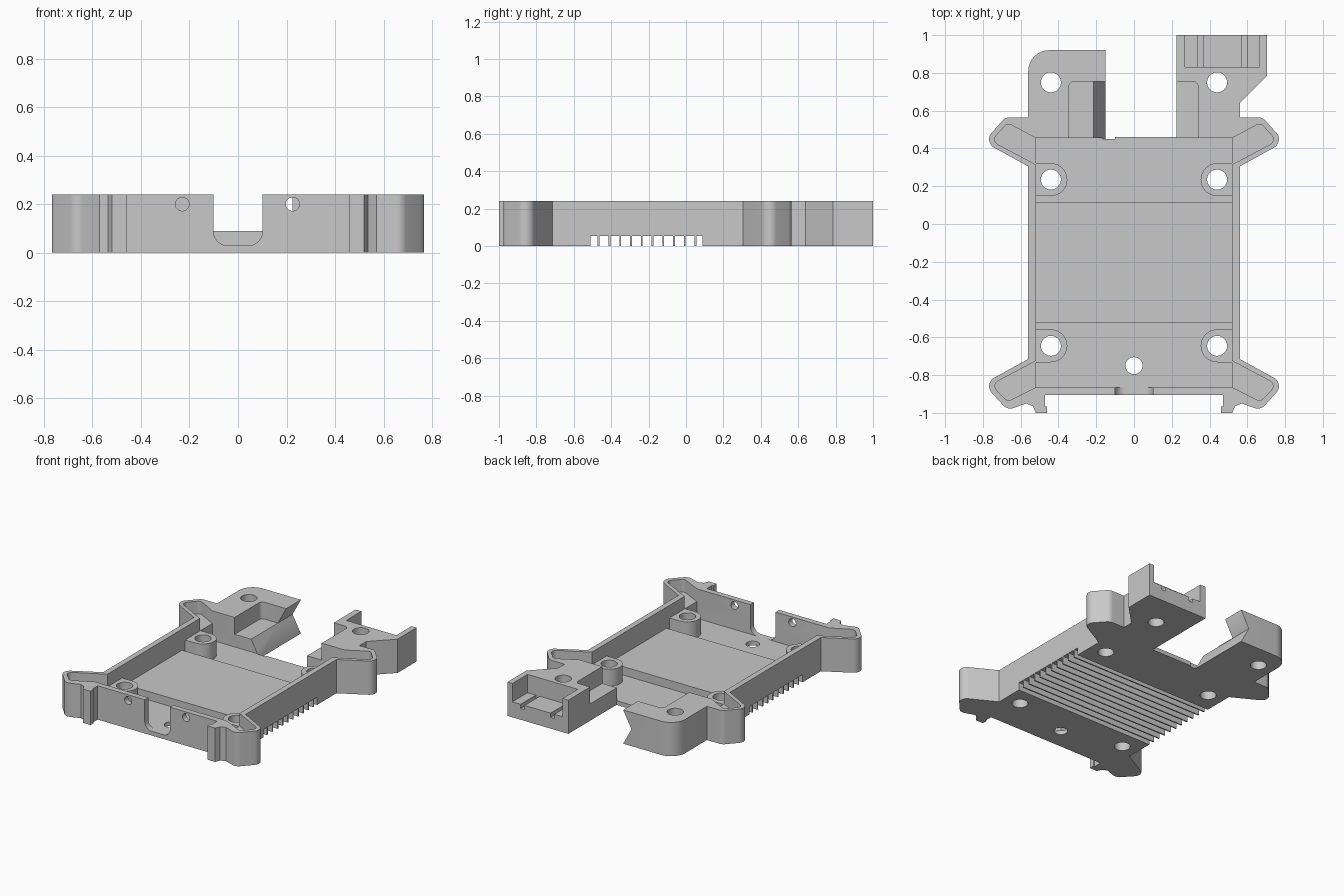
import bpy, bmesh
from math import cos, sin, pi, tan
from mathutils import Vector

if "Cube" in bpy.data.objects:
    bpy.data.objects.remove(bpy.data.objects["Cube"], do_unlink=True)

H = 0.24          # rim height
FLOOR = 0.03      # tray floor
LEDGE = 0.15      # board support level
PLATE = 0.09      # raised heat spreader level
TOP = 0.3         # cutters end above the rim


def rounded(points, segments=8):
    """Replace each (x, y, radius) corner by an arc."""
    out = []
    for i, p in enumerate(points):
        c = Vector(p[:2])
        if len(p) == 2:
            out.append(c)
            continue
        a = (Vector(points[i - 1][:2]) - c).normalized()
        b = (Vector(points[(i + 1) % len(points)][:2]) - c).normalized()
        half = a.angle(b) / 2
        centre = c + (a + b).normalized() * p[2] / sin(half)
        start = c + a * p[2] / tan(half) - centre
        end = c + b * p[2] / tan(half) - centre
        for k in range(segments + 1):
            ray = start.lerp(end, k / segments).normalized()
            out.append(centre + ray * p[2])
    return out


def disc(x, y, r, n=32):
    return [(x + r * cos(2 * pi * k / n), y + r * sin(2 * pi * k / n)) for k in range(n)]


def rect(x0, x1, y0, y1):
    return [(x0, y0), (x1, y0), (x1, y1), (x0, y1)]


def mirror(points):
    return [(-p[0],) + tuple(p[1:]) for p in reversed(points)]


def prism(name, points, lo, hi, axis="z"):
    """Extrude a profile along z, or an xz profile along y."""
    place = (lambda a, b, t: (a, b, t)) if axis == "z" else (lambda a, b, t: (a, t, b))
    bm = bmesh.new()
    low = [bm.verts.new(place(p[0], p[1], lo)) for p in points]
    high = [bm.verts.new(place(p[0], p[1], hi)) for p in points]
    bm.faces.new(low)
    bm.faces.new(high)
    for i in range(len(points)):
        bm.faces.new((low[i - 1], low[i], high[i], high[i - 1]))
    bmesh.ops.recalc_face_normals(bm, faces=bm.faces)
    mesh = bpy.data.meshes.new(name)
    bm.to_mesh(mesh)
    bm.free()
    ob = bpy.data.objects.new(name, mesh)
    bpy.context.scene.collection.objects.link(ob)
    return ob


def combine(target, tool, operation="DIFFERENCE"):
    """Apply a boolean and remove the tool."""
    mod = target.modifiers.new("cut", "BOOLEAN")
    mod.operation, mod.object, mod.solver = operation, tool, "EXACT"
    graph = bpy.context.evaluated_depsgraph_get()
    mesh = bpy.data.meshes.new_from_object(target.evaluated_get(graph))
    target.modifiers.clear()
    target.data = mesh
    bpy.data.objects.remove(tool, do_unlink=True)


# Outer shell: clip, front ear, side and back ear are shared by both sides
side = [(0.47, -0.905), (0.47, -0.965), (0.46, -0.965), (0.46, -1), (0.52, -1),
        (0.535, -0.965), (0.57, -0.95), (0.67, -0.985, 0.05), (0.797, -0.845, 0.05),
        (0.56, -0.715), (0.56, 0.305), (0.797, 0.435, 0.05), (0.68, 0.565, 0.05), (0.56, 0.565)]
back = [(0.56, 0.64), (0.705, 0.785), (0.705, 1), (0.225, 1), (0.225, 0.46),
        (-0.15, 0.46), (-0.15, 0.92), (-0.56, 0.92, 0.11)]
case = prism("case_shell", rounded(side + back + mirror(side)), 0, H)

# Upper recess reaching into the four ears
inner = [(0.52, -0.865), (0.67, -0.94, 0.03), (0.755, -0.85, 0.03), (0.52, -0.725),
         (0.52, 0.315), (0.755, 0.44, 0.03), (0.67, 0.535, 0.03), (0.52, 0.455)]
combine(case, prism("recess", rounded(inner + mirror(inner)), LEDGE, TOP))

# Deep pocket that leaves four screw bosses standing at the side walls
R = 0.087
pocket = [(0.52, -0.865)]
for y in (-0.645, 0.235):
    pocket.append((0.52, y - R))
    pocket += [(0.44 - R * sin(pi * k / 16), y - R * cos(pi * k / 16)) for k in range(17)]
    pocket.append((0.52, y + R))
pocket.append((0.52, 0.455))
combine(case, prism("pocket", pocket + mirror(pocket), FLOOR, 0.2))
combine(case, prism("back_opening", rect(-0.15, 0.225, 0.4, 0.6), FLOOR, TOP))

# Raised plate with cooling slots underneath
combine(case, prism("plate", rect(-0.54, 0.54, -0.525, 0.115), 0.01, PLATE), "UNION")
for i in range(11):
    y = -0.52 + 0.0576 * i
    slot = rect(-1, 1, max(y, -0.511), min(y + 0.048, 0.088))
    combine(case, prism("slot", slot, -0.1, 0.055))

# Screw holes
for x in (-0.44, 0.44):
    for y in (-0.645, 0.235, 0.75):
        combine(case, prism("screw_hole", disc(x, y, 0.053), -0.1, TOP))
combine(case, prism("floor_hole", disc(0, -0.75, 0.045), -0.1, TOP))

# Front wall: cable notch and two round holes
notch = rounded([(-0.1, FLOOR, 0.055), (0.1, FLOOR, 0.055), (0.1, TOP), (-0.1, TOP)])
combine(case, prism("cable_notch", notch, -0.95, -0.8, "y"))
for x in (-0.23, 0.225):
    combine(case, prism("wall_hole", disc(x, 0.2, 0.028), -0.95, -0.8, "y"))

# Left back block: step and V groove
step = rounded([(-0.345, 0.44), (-0.1, 0.44), (-0.1, 0.755), (-0.345, 0.755, 0.03)])
combine(case, prism("left_step", step, 0.12, TOP))
groove = [(-0.215, 0.12), (-0.1, 0.332), (-0.1, -0.092)]
combine(case, prism("v_groove", groove, 0.45, 0.95, "y"))

# Right back block: step and open connector tray with two grooves
step = rounded([(0.2, 0.44), (0.34, 0.44), (0.34, 0.755, 0.03), (0.2, 0.755)])
combine(case, prism("right_step", step, 0.12, TOP))
combine(case, prism("connector_tray", rect(0.27, 0.665, 0.83, 1.1), 0.11, TOP))
for x in (0.35, 0.585):
    combine(case, prism("tray_groove", rect(x - 0.015, x + 0.015, 0.83, 1.1), 0.08, 0.2))

# Material and shading
grey = bpy.data.materials.new("plain_grey")
grey.use_nodes = True
colour = (0.58, 0.58, 0.58, 1)
grey.diffuse_color = colour
for node in grey.node_tree.nodes:
    if node.type == "BSDF_PRINCIPLED":
        node.inputs["Base Color"].default_value = colour
case.data.materials.clear()
case.data.materials.append(grey)
for poly in case.data.polygons:
    poly.material_index = 0
bpy.ops.object.select_all(action="DESELECT")
bpy.context.view_layer.objects.active = case
case.select_set(True)
bpy.ops.object.shade_smooth_by_angle()
